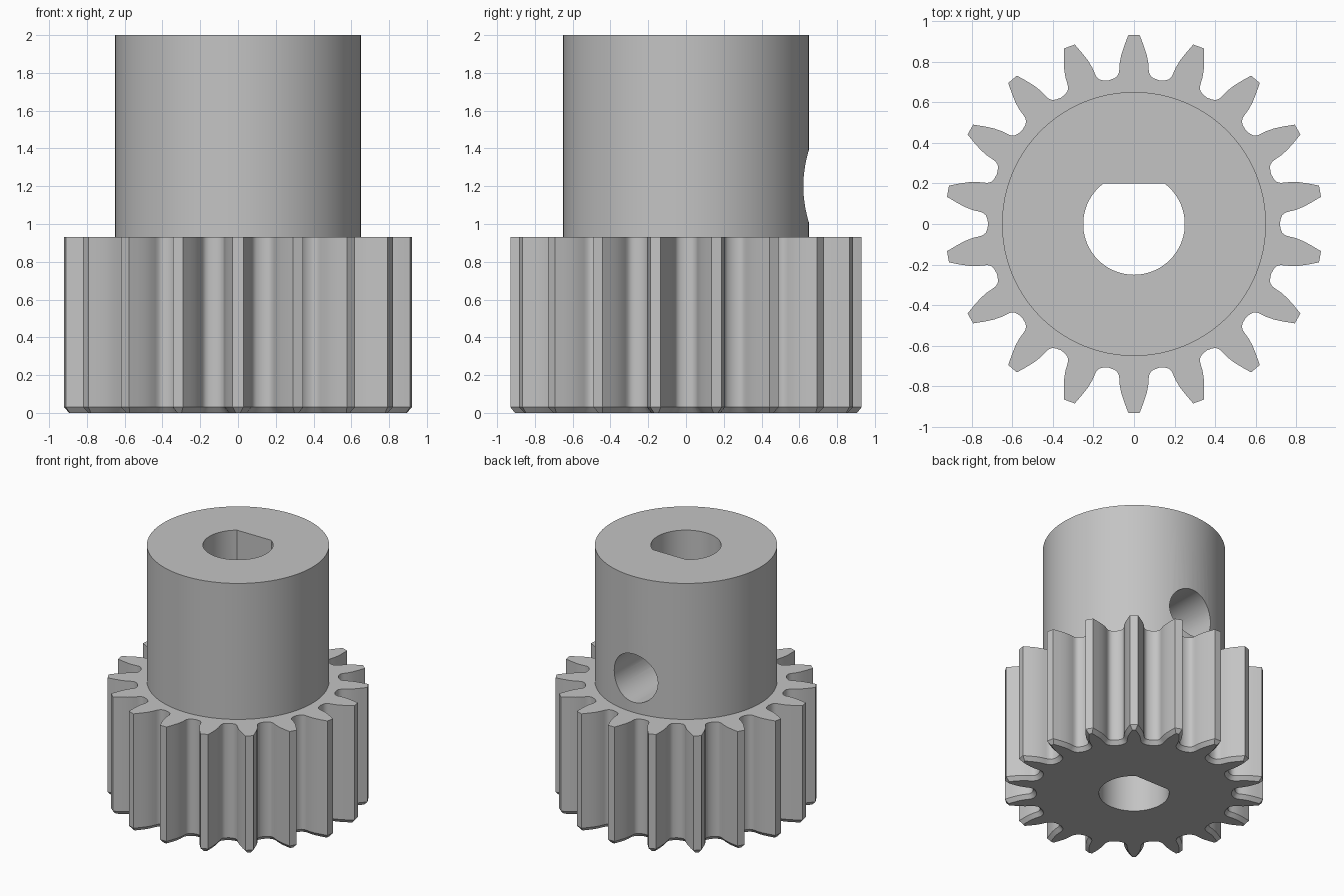
import bpy, bmesh, math
from mathutils import Vector, Matrix

cube = bpy.data.objects.get("Cube")
if cube:
    bpy.data.objects.remove(cube)

steel = bpy.data.materials.new("grey steel")
steel.use_nodes = True
steel.diffuse_color = (0.55, 0.55, 0.55, 1)
steel.node_tree.nodes["Principled BSDF"].inputs["Base Color"].default_value = (0.55, 0.55, 0.55, 1)

TEETH = 18
HUB_RADIUS = 0.65
BORE_RADIUS, BORE_FLAT = 0.25, 0.2
GEAR_TOP, CHAMFER = 0.93, 0.03


def loft(name, layers):
    """Solid through matching outlines, each given as (points, z)."""
    bm = bmesh.new()
    rings = [[bm.verts.new((p[0], p[1], z)) for p in pts] for pts, z in layers]
    n = len(rings[0])
    for low, high in zip(rings, rings[1:]):
        for i in range(n):
            j = (i + 1) % n
            bm.faces.new((low[i], low[j], high[j], high[i]))
    bm.faces.new(rings[0][::-1])
    bm.faces.new(rings[-1])
    bmesh.ops.recalc_face_normals(bm, faces=bm.faces)
    mesh = bpy.data.meshes.new(name)
    bm.to_mesh(mesh)
    bm.free()
    mesh.materials.append(steel)
    obj = bpy.data.objects.new(name, mesh)
    bpy.context.collection.objects.link(obj)
    return obj


def arc(radius, start, end, steps):
    return [Vector((radius * math.cos(a), radius * math.sin(a)))
            for a in (start + (end - start) * i / steps for i in range(steps + 1))]


def inset(points, d):
    """Mitred inward offset of a counter-clockwise outline."""
    result = []
    for i, p in enumerate(points):
        a = (p - points[i - 1]).normalized()
        b = (points[(i + 1) % len(points)] - p).normalized()
        na, nb = Vector((-a.y, a.x)), Vector((-b.y, b.x))
        result.append(p + (na + nb) * d / (1 + na.dot(nb)))
    return result


def combine(target, other, operation):
    mod = target.modifiers.new(operation.lower(), 'BOOLEAN')
    mod.operation, mod.solver, mod.object = operation, 'EXACT', other
    other.hide_render = True
    bpy.context.view_layer.objects.active = target
    bpy.ops.object.modifier_apply(modifier=mod.name)
    bpy.data.objects.remove(other)


# Toothed outline: half a tooth mirrored, then repeated around the axis
half = [(0.028, 0.93), (0.047, 0.88), (0.062, 0.835), (0.07, 0.795), (0.072, 0.765),
        (0.074, 0.745), (0.083, 0.727), (0.098, 0.717)]
tooth = [Vector(p) for p in half[::-1]] + [Vector((-x, y)) for x, y in half]
valley = Vector((0, 0.718))
valley.rotate(Matrix.Rotation(math.pi / TEETH, 2))
tooth.append(valley)
outline = [Matrix.Rotation(math.tau * k / TEETH, 2) @ p for k in range(TEETH) for p in tooth]

# Gear with a chamfered lower rim
gear = loft("pinion_gear", [(inset(outline, 0.024), 0), (outline, CHAMFER), (outline, GEAR_TOP)])

# Hub collar
circle = arc(HUB_RADIUS, 0, math.tau, 96)[:-1]
combine(gear, loft("hub", [(circle, 0.5), (circle, 2)]), 'UNION')

# D-shaped shaft bore
flat_angle = math.asin(BORE_FLAT / BORE_RADIUS)
bore = arc(BORE_RADIUS, math.pi - flat_angle, math.tau + flat_angle, 56)
combine(gear, loft("bore_cutter", [(bore, -0.5), (bore, 2.5)]), 'DIFFERENCE')

# Set screw hole through the back of the hub into the bore
ring = arc(0.19, 0, math.tau, 48)[:-1]
screw = loft("screw_hole_cutter", [(ring, 0), (ring, 1)])
screw.data.transform(Matrix.Translation((0, 0, 1.2)) @ Matrix.Rotation(-math.pi / 2, 4, 'X'))
combine(gear, screw, 'DIFFERENCE')

# Smooth curved walls, crisp edges
bpy.ops.object.select_all(action='DESELECT')
gear.select_set(True)
bpy.context.view_layer.objects.active = gear
bpy.ops.object.shade_smooth_by_angle(angle=math.radians(32))
